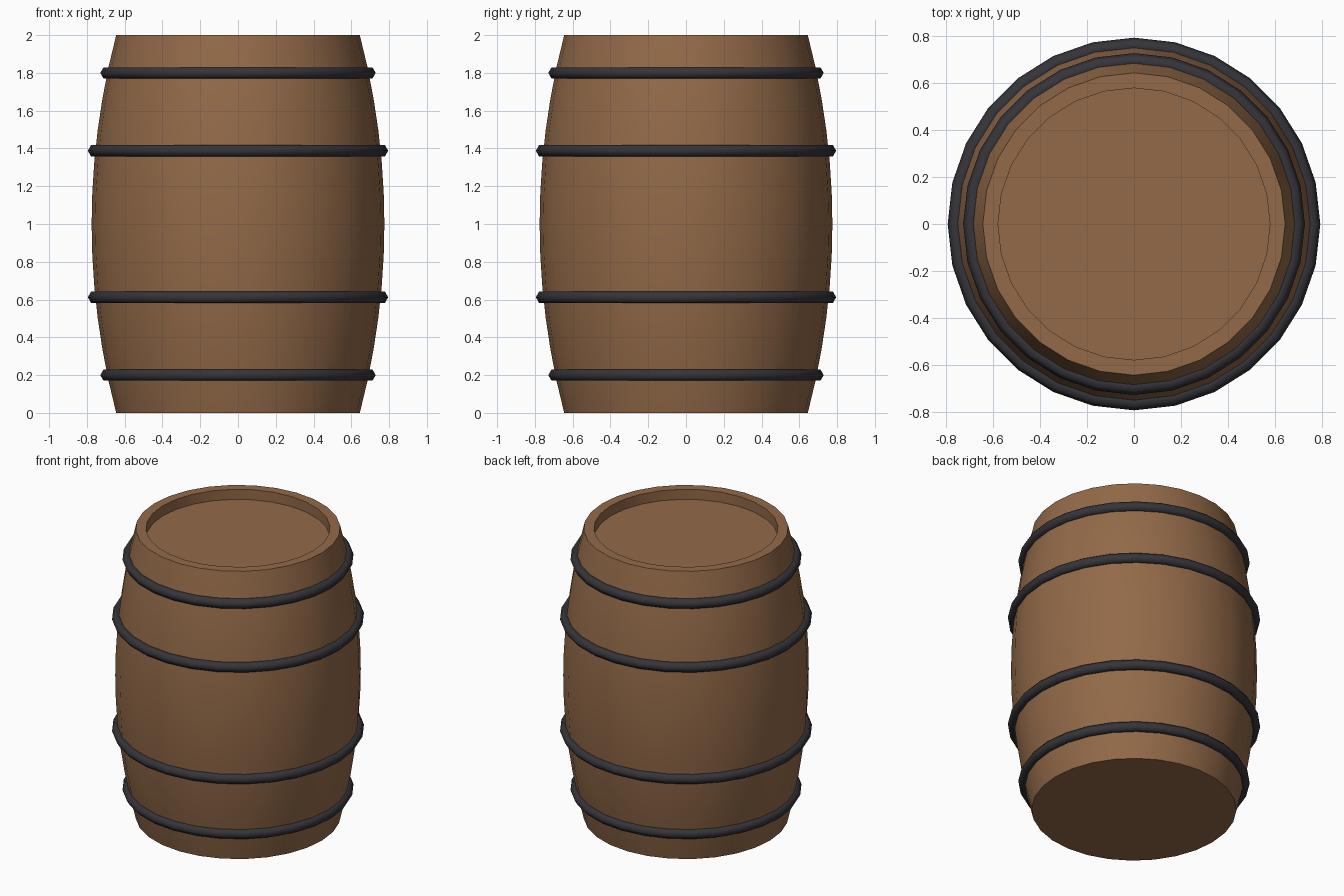
import bpy, bmesh, math

SEGMENTS = 28
HALF = 1.0
END_R, BELLY_R = 0.645, 0.775
INNER_R, RECESS = 0.58, 0.07

cube = bpy.data.objects.get("Cube")
if cube:
    bpy.data.objects.remove(cube, do_unlink=True)


def make_material(name, rgb):
    mat = bpy.data.materials.new(name)
    mat.use_nodes = True
    color = (*rgb, 1)
    mat.diffuse_color = color
    mat.node_tree.nodes["Principled BSDF"].inputs["Base Color"].default_value = color
    return mat


def stave_radius(z):
    """Parabolic bulge from the ends to the belly."""
    t = (z - HALF) / HALF
    return END_R + (BELLY_R - END_R) * (1 - t * t)


def shade(obj):
    bpy.ops.object.select_all(action="DESELECT")
    obj.select_set(True)
    bpy.context.view_layer.objects.active = obj
    bpy.ops.object.shade_smooth_by_angle(angle=math.radians(40))


def lathe(name, profile, mat):
    """Revolve (radius, z) points and cap both ends with flat discs."""
    bm = bmesh.new()
    rings = []
    for r, z in profile:
        angles = [math.tau * i / SEGMENTS for i in range(SEGMENTS)]
        rings.append([bm.verts.new((r * math.cos(a), r * math.sin(a), z)) for a in angles])
    for low, high in zip(rings, rings[1:]):
        for i in range(SEGMENTS):
            j = (i + 1) % SEGMENTS
            bm.faces.new((low[i], low[j], high[j], high[i]))
    bm.faces.new(rings[0][::-1])
    bm.faces.new(rings[-1])
    mesh = bpy.data.meshes.new(name)
    bm.to_mesh(mesh)
    bm.free()
    mesh.materials.append(mat)
    obj = bpy.data.objects.new(name, mesh)
    bpy.context.collection.objects.link(obj)
    shade(obj)


wood = make_material("brown wood", (0.29, 0.143, 0.065))
iron = make_material("dark iron", (0.035, 0.035, 0.042))

# Barrel body: bulged staves, flat rim and sunken lid
steps = 12
heights = [2 * HALF * i / steps for i in range(steps + 1)]
profile = [(stave_radius(z), z) for z in heights]
profile += [(INNER_R, 2 * HALF), (INNER_R, 2 * HALF - RECESS)]
lathe("barrel_body", profile, wood)

# Hoops: mirrored pairs about the belly
for label, offset, radius in (("outer", 0.8, 0.695), ("inner", 0.388, 0.761)):
    for side, sign in (("top", 1), ("bottom", -1)):
        bpy.ops.mesh.primitive_torus_add(
            major_segments=SEGMENTS, minor_segments=6,
            major_radius=radius, minor_radius=0.034,
            location=(0, 0, HALF + sign * offset))
        hoop = bpy.context.object
        hoop.name = f"{side}_{label}_hoop"
        hoop.data.materials.append(iron)
        bpy.ops.object.shade_smooth()
